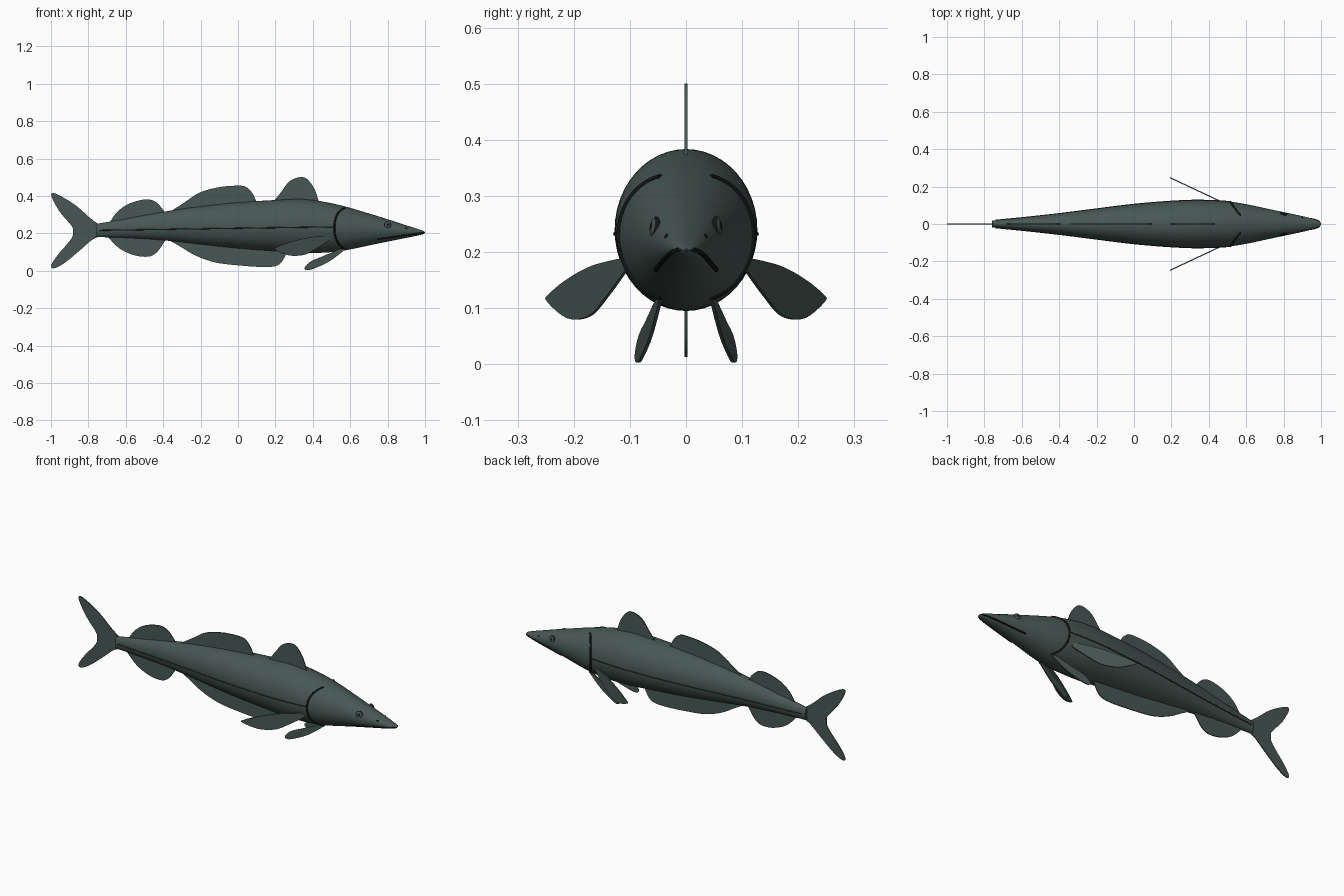
import bpy, bmesh, math
from mathutils import Vector

cube = bpy.data.objects.get("Cube")
if cube:
    bpy.data.objects.remove(cube, do_unlink=True)


def material(name, rgb, roughness=0.6):
    m = bpy.data.materials.new(name)
    m.use_nodes = True
    m.diffuse_color = (*rgb, 1)
    shader = m.node_tree.nodes["Principled BSDF"]
    shader.inputs["Base Color"].default_value = (*rgb, 1)
    shader.inputs["Roughness"].default_value = roughness
    return m


skin = material("grey green skin", (0.065, 0.096, 0.089))
dark = material("near black", (0.006, 0.008, 0.008))
seam = material("dark green line", (0.025, 0.038, 0.035))


def spline(points, steps=6):
    """Smooth open path through tuples of any length."""
    out = []
    last = len(points) - 1
    for i in range(last):
        quad = [points[max(0, min(last, i + k))] for k in (-1, 0, 1, 2)]
        for s in range(steps):
            t = s / steps
            out.append(tuple(
                b + 0.5 * t * (c - a + t * (2 * a - 5 * b + 4 * c - d + t * (3 * (b - c) + d - a)))
                for a, b, c, d in zip(*quad)))
    return out + [tuple(points[-1])]


def add_object(name, bm, mats, smooth=True):
    bmesh.ops.recalc_face_normals(bm, faces=bm.faces)
    mesh = bpy.data.meshes.new(name)
    bm.to_mesh(mesh)
    bm.free()
    for m in mats:
        mesh.materials.append(m)
    ob = bpy.data.objects.new(name, mesh)
    bpy.context.collection.objects.link(ob)
    if smooth:
        bpy.ops.object.select_all(action='DESELECT')
        ob.select_set(True)
        bpy.context.view_layer.objects.active = ob
        bpy.ops.object.shade_smooth_by_angle(angle=math.radians(40))
    return ob


# Body stations: x, top, bottom, half width
stations = spline([
    (-0.76, 0.25, 0.18, 0.018), (-0.6, 0.278, 0.176, 0.034), (-0.4, 0.315, 0.163, 0.057),
    (-0.2, 0.344, 0.141, 0.082), (0, 0.365, 0.12, 0.106), (0.2, 0.378, 0.105, 0.122),
    (0.36, 0.382, 0.095, 0.127), (0.54, 0.352, 0.104, 0.116), (0.75, 0.291, 0.146, 0.074),
    (0.9, 0.243, 0.176, 0.042), (0.965, 0.222, 0.189, 0.025), (0.99, 0.213, 0.196, 0.014),
    (1, 0.207, 0.203, 0.003)])


def section(x):
    for a, b in zip(stations, stations[1:]):
        if x <= b[0]:
            t = max(0, (x - a[0]) / (b[0] - a[0]))
            return [p + t * (q - p) for p, q in zip(a[1:], b[1:])]
    return stations[-1][1:]


def surface(x, angle, side=1):
    """Point on the body; angle 0 is the flank, 90 the back."""
    top, bottom, width = section(x)
    a = math.radians(angle)
    return Vector((x, side * width * math.cos(a),
                   (top + bottom) / 2 + (top - bottom) / 2 * math.sin(a)))


def flank(x, z, side=1):
    """Point on the body at a given height."""
    top, bottom, _ = section(x)
    s = (z - (top + bottom) / 2) / ((top - bottom) / 2)
    return surface(x, math.degrees(math.asin(max(-1, min(1, s)))), side)


SIDES = 48
bm = bmesh.new()
rings = [[bm.verts.new(surface(st[0], 360 * k / SIDES)) for k in range(SIDES)] for st in stations]
for r, q in zip(rings, rings[1:]):
    for k in range(SIDES):
        n = (k + 1) % SIDES
        bm.faces.new((r[k], r[n], q[n], q[k]))
bm.faces.new(rings[0])
bm.faces.new(rings[-1])
add_object("body", bm, [skin])


# Fins: thin plates cut from a side outline, spread sideways by a rule
def fin(name, outline, spread=lambda x, z: 0, thickness=0.005, steps=5):
    bm = bmesh.new()
    path = [Vector((x, spread(x, z), z)) for x, z in spline(outline, steps)]
    face = bm.faces.new([bm.verts.new(p) for p in path])
    face.normal_update()
    shift = face.normal * thickness
    bmesh.ops.translate(bm, verts=bm.verts, vec=-shift / 2)
    extra = bmesh.ops.extrude_face_region(bm, geom=[face], use_keep_orig=True)["geom"]
    bmesh.ops.translate(bm, verts=[v for v in extra if isinstance(v, bmesh.types.BMVert)], vec=shift)
    bmesh.ops.triangulate(bm, faces=[f for f in bm.faces if len(f.verts) > 4])
    return add_object(name, bm, [skin])


fin("front_dorsal_fin", [(0.18, 0.36), (0.23, 0.42), (0.275, 0.478), (0.33, 0.5),
                         (0.37, 0.49), (0.41, 0.435), (0.435, 0.36)])
fin("middle_dorsal_fin", [(-0.38, 0.305), (-0.285, 0.366), (-0.205, 0.418), (-0.1, 0.447),
                          (0, 0.455), (0.045, 0.447), (0.08, 0.41), (0.105, 0.35)])
fin("rear_dorsal_fin", [(-0.69, 0.25), (-0.65, 0.31), (-0.59, 0.355), (-0.51, 0.38),
                        (-0.457, 0.377), (-0.42, 0.35), (-0.385, 0.305)])
fin("front_anal_fin", [(-0.39, 0.175), (-0.31, 0.13), (-0.23, 0.083), (-0.125, 0.045), (0.01, 0.028),
                       (0.14, 0.02), (0.21, 0.028), (0.245, 0.065), (0.27, 0.125)])
fin("rear_anal_fin", [(-0.7, 0.185), (-0.635, 0.12), (-0.555, 0.083), (-0.485, 0.075),
                      (-0.447, 0.088), (-0.42, 0.115), (-0.38, 0.175)])
fin("tail_fin", [(-0.745, 0.248), (-0.795, 0.286), (-0.875, 0.355), (-0.975, 0.412), (-0.998, 0.4),
                 (-0.955, 0.318), (-0.89, 0.24), (-0.882, 0.21), (-0.892, 0.17), (-0.965, 0.083),
                 (-0.998, 0.03), (-0.985, 0.013), (-0.93, 0.04), (-0.85, 0.105),
                 (-0.783, 0.163), (-0.745, 0.182)])

pectoral = [(0.49, 0.19), (0.37, 0.176), (0.275, 0.152), (0.205, 0.125), (0.198, 0.112),
            (0.275, 0.082), (0.355, 0.086), (0.42, 0.12), (0.49, 0.165)]
pelvic = [(0.54, 0.115), (0.46, 0.08), (0.39, 0.05), (0.357, 0.016), (0.378, 0.003),
          (0.445, 0.028), (0.5, 0.058), (0.575, 0.115)]


# Raised lines lying on the skin
def line(name, points, radius, mat):
    curve = bpy.data.curves.new(name, 'CURVE')
    curve.dimensions = '3D'
    curve.bevel_depth = radius
    curve.bevel_resolution = 2
    curve.use_fill_caps = True
    path = curve.splines.new('POLY')
    path.points.add(len(points) - 1)
    for p, co in zip(path.points, points):
        p.co = (*co, 1)
    temp = bpy.data.objects.new(name + "_path", curve)
    mesh = bpy.data.meshes.new_from_object(temp)
    bpy.data.objects.remove(temp)
    mesh.name = name
    mesh.materials.clear()
    mesh.materials.append(mat)
    bpy.context.collection.objects.link(bpy.data.objects.new(name, mesh))


def ball(name, center, normal, radius, depth, banded):
    bm = bmesh.new()
    bmesh.ops.create_uvsphere(bm, u_segments=24, v_segments=16, radius=1)
    for f in bm.faces:
        r = f.calc_center_median().xy.length
        f.material_index = 0 if banded and 0.45 < r < 0.78 else 1
    turn = normal.to_track_quat('Z', 'Y')
    for v in bm.verts:
        v.co = center + turn @ Vector((v.co.x * radius, v.co.y * radius, v.co.z * depth))
    add_object(name, bm, [skin, dark])


for side, label in ((1, "left"), (-1, "right")):
    fin(label + "_pectoral_fin", pectoral, lambda x, z: side * (0.108 + 0.47 * (0.49 - x)), 0.006)
    fin(label + "_pelvic_fin", pelvic, lambda x, z: side * (0.05 + 0.2 * (0.55 - x)), 0.006)

    # Gill slit bows backward at mid height
    gill = []
    for k in range(41):
        a = 66 - 132 * k / 40
        gill.append(surface(0.515 + 0.055 * (a / 66) ** 2, a, side))
    line(label + "_gill_slit", gill, 0.005, dark)

    # Lateral line along the flank
    lateral = [flank(-0.74 + 1.25 * k / 60, 0.216 + 0.019 * k / 60, side) for k in range(61)]
    line(label + "_lateral_line", lateral, 0.003, seam)

    # Mouth rises from the jaw corner to the snout tip
    mouth = [flank(0.745 + 0.245 * k / 24, 0.168 + 0.036 * k / 24, side) for k in range(25)]
    line(label + "_mouth_line", mouth, 0.004, dark)

    outward = Vector((0.25, side, 0.15)).normalized()
    ball(label + "_eye", flank(0.8, 0.245, side), outward, 0.019, 0.008, True)
    ball(label + "_nostril", flank(0.9, 0.228, side), outward, 0.005, 0.003, False)

# Lip joining both mouth lines around the snout
lip = [flank(0.99, 0.204, 1), Vector((0.998, 0, 0.204)), flank(0.99, 0.204, -1)]
line("snout_lip", lip, 0.003, dark)
